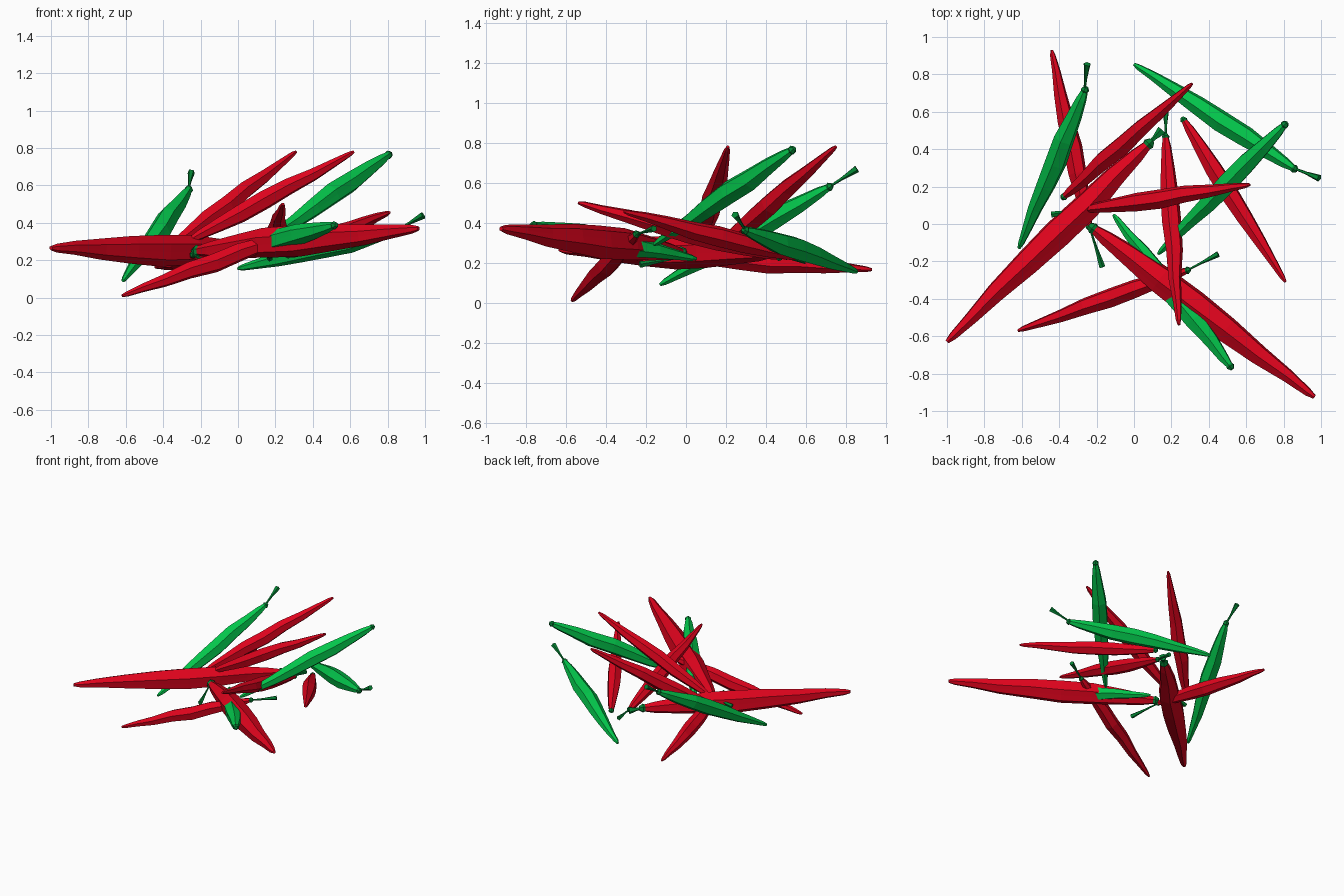
import bpy, bmesh, math, random
from mathutils import Vector

random.seed(4)
cube = bpy.data.objects.get("Cube")
if cube:
    bpy.data.objects.remove(cube)


def material(name, rgb):
    m = bpy.data.materials.new(name)
    m.use_nodes = True
    m.diffuse_color = (*rgb, 1)
    bsdf = m.node_tree.nodes["Principled BSDF"]
    bsdf.inputs["Base Color"].default_value = (*rgb, 1)
    bsdf.inputs["Roughness"].default_value = 0.6
    return m


RED = material("pepper red", (0.74, 0.001, 0.012))
GREEN = material("pepper green", (0.001, 0.56, 0.07))
STEM = material("stem green", (0.001, 0.235, 0.034))

# Fraction along the body, and radius relative to the widest point
BODY = [(0, 0.32), (0.05, 0.5), (0.16, 0.72), (0.3, 0.95), (0.45, 1),
        (0.6, 0.87), (0.75, 0.66), (0.88, 0.44), (0.97, 0.28), (1, 0.14)]
CAP = [(0, 0.7), (0.5, 1), (1, 0.5)]
STALK = [(0, 0.3), (0.5, 0.45), (1, 1)]


def loft(name, start, end, profile, radius, sides, mat, furrow=1.0, wobble=0.0):
    """Flat-faced tube from start to end, with radii taken from the profile."""
    start, end = Vector(start), Vector(end)
    axis = end - start
    u = axis.orthogonal().normalized()
    v = axis.normalized().cross(u)
    bm = bmesh.new()
    rings = []
    for t, r in profile:
        amount = wobble * math.sin(math.pi * t)
        centre = start + axis * t
        centre += (u * random.uniform(-1, 1) + v * random.uniform(-1, 1)) * amount
        ring = []
        for i in range(sides):
            a = math.tau * i / sides
            size = radius * r * (furrow if i % 2 else 1)
            ring.append(bm.verts.new(centre + (u * math.cos(a) + v * math.sin(a)) * size))
        rings.append(ring)
    for low, high in zip(rings, rings[1:]):
        for i in range(sides):
            j = (i + 1) % sides
            bm.faces.new((low[i], low[j], high[j], high[i]))
    bm.faces.new(rings[0][::-1])
    bm.faces.new(rings[-1])
    bmesh.ops.recalc_face_normals(bm, faces=bm.faces)
    mesh = bpy.data.meshes.new(name)
    bm.to_mesh(mesh)
    bm.free()
    mesh.materials.append(mat)
    obj = bpy.data.objects.new(name, mesh)
    bpy.context.collection.objects.link(obj)


def pepper(name, crown, tip, radius, mat, stalk_end=None):
    crown, tip = Vector(crown), Vector(tip)
    loft(name, crown, tip, BODY, radius, 12, mat, 0.86, radius * 0.1)
    # Small cap over the crown, plus a thin flared stalk where there is one
    back = (crown - tip).normalized()
    cap_end = crown + back * radius * 0.45
    loft(name + "_cap", crown - back * radius * 0.15, cap_end, CAP, radius * 0.4, 6, STEM)
    if stalk_end:
        loft(name + "_stalk", crown, stalk_end, STALK, radius * 0.33, 5, STEM)


# Red peppers: crown, tip, radius, stalk end
reds = [
    ((0.07, 0.42, 0.25), (-1, -0.63, 0.265), 0.085, (0.15, 0.5, 0.24)),
    ((-0.21, -0.03, 0.25), (0.965, -0.925, 0.37), 0.085, None),
    ((-0.37, 0.15, 0.26), (0.31, 0.75, 0.78), 0.055, None),
    ((-0.24, -0.01, 0.23), (-0.44, 0.93, 0.165), 0.053, (-0.17, -0.23, 0.19)),
    ((-0.25, 0.08, 0.31), (0.62, 0.21, 0.78), 0.053, (-0.44, 0.05, 0.26)),
    ((0.17, 0.46, 0.23), (0.24, -0.54, 0.5), 0.053, (0.17, 0.6, 0.21)),
    ((0.27, 0.55, 0.23), (0.81, -0.31, 0.455), 0.053, None),
    ((0.28, -0.25, 0.34), (-0.62, -0.57, 0.01), 0.053, (0.45, -0.16, 0.37)),
]
for n, (crown, tip, radius, stalk) in enumerate(reds, 1):
    pepper(f"red_pepper_{n}", crown, tip, radius, RED, stalk)

# Green peppers: crown, tip, stalk end
greens = [
    ((-0.265, 0.71, 0.575), (-0.615, -0.13, 0.09), (-0.25, 0.855, 0.67)),
    ((0.85, 0.3, 0.36), (0, 0.855, 0.155), (0.99, 0.245, 0.44)),
    ((0.8, 0.525, 0.76), (0.13, -0.16, 0.29), None),
    ((0.51, -0.755, 0.385), (-0.11, 0.05, 0.22), None),
]
for n, (crown, tip, stalk) in enumerate(greens, 1):
    pepper(f"green_pepper_{n}", crown, tip, 0.06, GREEN, stalk)
